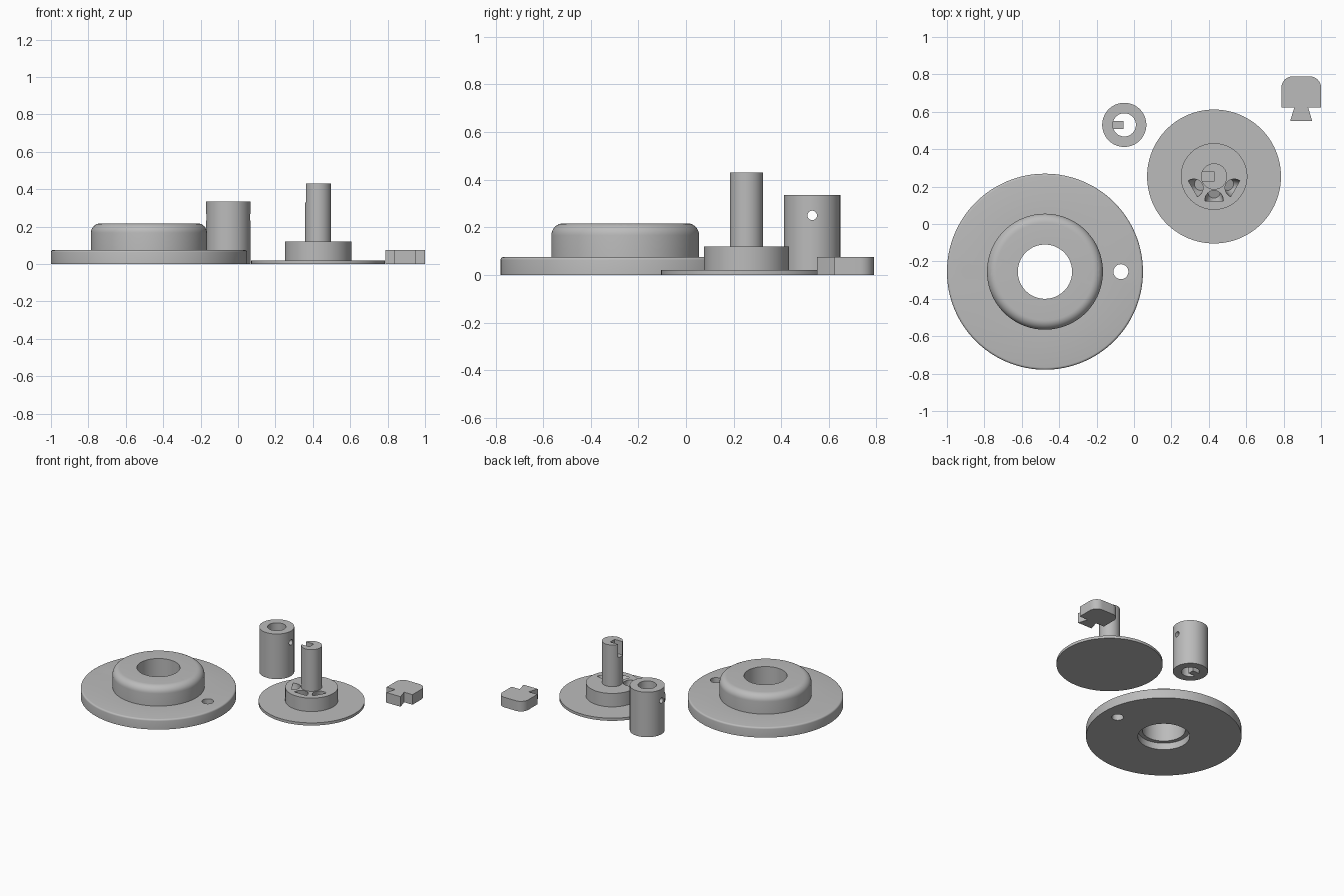
import bpy, bmesh, math
from mathutils import Vector

if "Cube" in bpy.data.objects:
    bpy.data.objects.remove(bpy.data.objects["Cube"])

grey = bpy.data.materials.new("machined grey")
grey.diffuse_color = (0.5, 0.5, 0.5, 1)
grey.use_nodes = True
grey.node_tree.nodes["Principled BSDF"].inputs["Base Color"].default_value = grey.diffuse_color


def finish(name, bm):
    bmesh.ops.recalc_face_normals(bm, faces=bm.faces[:])
    me = bpy.data.meshes.new(name)
    bm.to_mesh(me)
    bm.free()
    me.materials.append(grey)
    ob = bpy.data.objects.new(name, me)
    bpy.context.collection.objects.link(ob)
    return ob


def lathe(name, x, y, profile, n=96):
    """Revolve (radius, z) points; a closed ring when no point is on the axis."""
    bm = bmesh.new()
    vs = [bm.verts.new((r + x, y, z)) for r, z in profile]
    closed = all(r > 0 for r, z in profile)
    edges = [bm.edges.new((a, b)) for a, b in zip(vs, vs[1:])]
    if closed:
        edges.append(bm.edges.new((vs[-1], vs[0])))
    bmesh.ops.spin(bm, geom=vs + edges, cent=(x, y, 0), axis=(0, 0, 1),
                   angle=2 * math.pi, steps=n, use_duplicate=False)
    bmesh.ops.remove_doubles(bm, verts=bm.verts[:], dist=1e-5)
    return finish(name, bm)


def rod(a, b, ra, rb=None, n=40):
    """Cylinder or cone between two points."""
    a, b = Vector(a), Vector(b)
    bm = bmesh.new()
    bmesh.ops.create_cone(bm, cap_ends=True, segments=n, radius1=ra,
                          radius2=ra if rb is None else rb, depth=(b - a).length)
    q = (b - a).to_track_quat('Z', 'Y')
    for v in bm.verts:
        v.co = q @ v.co + (a + b) / 2
    return finish("cutter", bm)


def box(name, lo, hi):
    bm = bmesh.new()
    bmesh.ops.create_cube(bm, size=1)
    for v in bm.verts:
        v.co = [l + (c + 0.5) * (h - l) for c, l, h in zip(v.co, lo, hi)]
    return finish(name, bm)


def apply_booleans(ob, tools, op='DIFFERENCE'):
    for t in tools:
        m = ob.modifiers.new("cut", 'BOOLEAN')
        m.operation, m.solver, m.object = op, 'EXACT', t
    dg = bpy.context.evaluated_depsgraph_get()
    me = bpy.data.meshes.new_from_object(ob.evaluated_get(dg))
    ob.modifiers.clear()
    ob.data = me
    for t in tools:
        bpy.data.objects.remove(t)


def smooth(ob):
    bpy.ops.object.select_all(action='DESELECT')
    ob.select_set(True)
    bpy.context.view_layer.objects.active = ob
    bpy.ops.object.shade_smooth_by_angle(angle=math.radians(30))


def arc(cx, cz, r, a0, a1, n=8):
    return [(cx + r * math.cos(math.radians(a0 + (a1 - a0) * i / n)),
             cz + r * math.sin(math.radians(a0 + (a1 - a0) * i / n))) for i in range(n + 1)]


# Flanged housing: rounded boss, stepped bore, two pairs of holes
fx, fy = -0.476, -0.255
housing = lathe("flanged_housing", fx, fy,
                [(0.175, 0), (0.524, 0)] + arc(0.512, 0.063, 0.012, 0, 90, 4)
                + [(0.31, 0.075)] + arc(0.26, 0.167, 0.05, 0, 90)
                + [(0.145, 0.217), (0.145, 0.05), (0.175, 0.05)], 128)
apply_booleans(housing, [rod((fx + s * d, fy, -0.1), (fx + s * d, fy, 0.4), r)
                         for s in (-1, 1) for d, r in ((0.227, 0.062), (0.406, 0.04))])

# Rotor: thin plate, hub and slotted shaft in one turned part
px, py = 0.428, 0.254
rotor = lathe("rotor_plate_and_shaft", px, py,
              [(0, 0), (0.358, 0), (0.358, 0.02), (0.178, 0.02), (0.178, 0.12),
               (0.07, 0.12), (0.07, 0.43), (0, 0.43)])
cuts = [box("cutter", (px - 0.1, py - 0.026, 0.33), (px, py + 0.026, 0.5)),
        rod((px, py, -0.05), (px, py, 0.08), 0.028)]
for i in range(6):
    a = math.radians(90 + 60 * i)
    c, s = math.cos(a), math.sin(a)

    def at(r, z):
        return (px + r * c, py + r * s, z)
    cuts += [rod(at(0.328, -0.1), at(0.328, 0.1), 0.019, n=20),   # rim hole
             rod(at(0.086, 0.028), at(0.126, 0.122), 0.032, 0.05),  # slanted pocket
             rod(at(0.1, -0.05), at(0.1, 0.02), 0.034)]            # underside hole
apply_booleans(rotor, cuts)

# Sleeve with cross hole and inner key
sx, sy = -0.052, 0.53
sleeve = lathe("sleeve", sx, sy, [(0.062, 0), (0.118, 0), (0.118, 0.335), (0.062, 0.335)])
apply_booleans(sleeve, [rod((sx - 0.2, sy, 0.25), (sx + 0.2, sy, 0.25), 0.02, n=24)])
key = box("sleeve_key", (sx - 0.075, sy - 0.022, 0), (sx - 0.003, sy + 0.022, 0.1))

# Dovetail block: rounded outline with a tapered foot and a hole
bx = 0.894
outline = ([(bx - 0.059, 0.55), (bx + 0.059, 0.55), (bx + 0.037, 0.623), (bx + 0.106, 0.623)]
           + arc(bx + 0.046, 0.729, 0.06, 0, 90) + arc(bx - 0.046, 0.729, 0.06, 90, 180)
           + [(bx - 0.106, 0.623), (bx - 0.037, 0.623)])
bm = bmesh.new()
face = bm.faces.new([bm.verts.new((x, y, 0)) for x, y in outline])
ext = bmesh.ops.extrude_face_region(bm, geom=[face])
for g in ext["geom"]:
    if isinstance(g, bmesh.types.BMVert):
        g.co.z = 0.075
if not any(f.normal.z < -0.5 for f in bm.faces) and len(bm.faces) < len(outline) + 2:
    bm.faces.new([v for v in bm.verts if v.co.z == 0])
block = finish("dovetail_block", bm)
apply_booleans(block, [rod((bx, 0.73, -0.1), (bx, 0.73, 0.2), 0.04)])

for ob in (housing, rotor, sleeve, block):
    smooth(ob)
